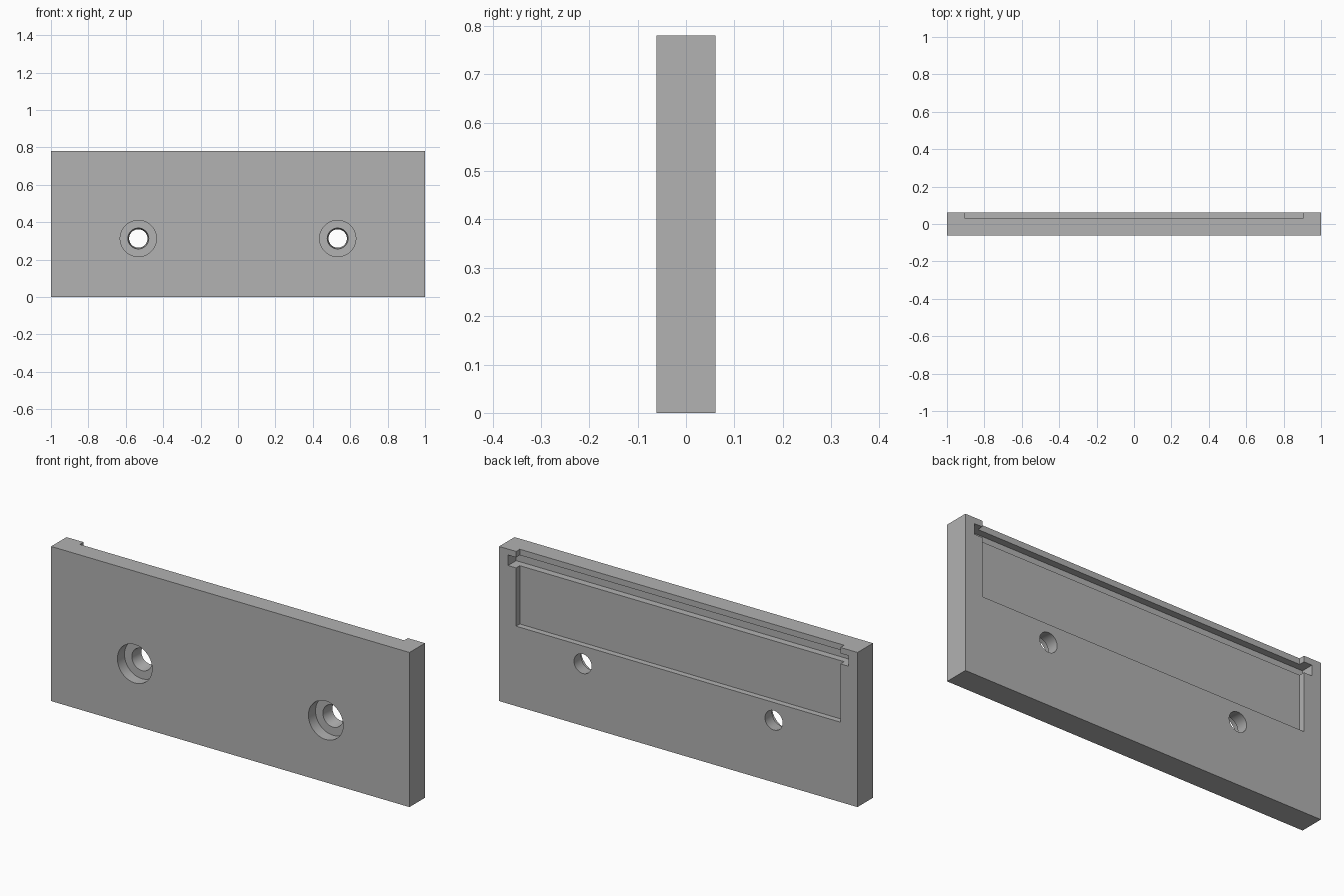
import bpy
import math

# Remove the default cube
cube = bpy.data.objects.get("Cube")
if cube:
    bpy.data.objects.remove(cube, do_unlink=True)

# Plate dimensions
HALF_W, HALF_T, HEIGHT = 1.0, 0.0615, 0.78
HOLE_X, HOLE_Z = 0.533, 0.313
RECESS_Y = 0.032
STEP_Y = -0.005

grey = bpy.data.materials.new("plain_grey")
grey.use_nodes = True
colour = (0.445, 0.445, 0.445, 1)
grey.diffuse_color = colour
grey.node_tree.nodes["Principled BSDF"].inputs["Base Color"].default_value = colour


def box(name, x, y, z):
    """Box from (min, max) pairs on each axis."""
    centre = [(a + b) / 2 for a, b in (x, y, z)]
    bpy.ops.mesh.primitive_cube_add(size=1, location=centre)
    ob = bpy.context.object
    ob.name = name
    ob.scale = [b - a for a, b in (x, y, z)]
    bpy.ops.object.transform_apply(location=True, rotation=True, scale=True)
    ob.data.materials.append(grey)
    return ob


def bore(name, x, y, r_front, r_back):
    """Round cutter along y, from the front radius to the back radius."""
    bpy.ops.mesh.primitive_cone_add(
        vertices=48, radius1=r_front, radius2=r_back, depth=y[1] - y[0],
        location=(x, sum(y) / 2, HOLE_Z), rotation=(-math.pi / 2, 0, 0))
    ob = bpy.context.object
    ob.name = name
    bpy.ops.object.transform_apply(location=True, rotation=True, scale=True)
    ob.data.materials.append(grey)
    return ob


def cut(target, cutter):
    """Subtract the cutter from the target and discard it."""
    cutter.hide_render = True
    bpy.ops.object.select_all(action='DESELECT')
    bpy.context.view_layer.objects.active = target
    target.select_set(True)
    mod = target.modifiers.new("cut", 'BOOLEAN')
    mod.operation = 'DIFFERENCE'
    mod.solver = 'EXACT'
    mod.object = cutter
    bpy.ops.object.modifier_apply(modifier=mod.name)
    bpy.data.objects.remove(cutter, do_unlink=True)


plate = box("mounting_plate", (-HALF_W, HALF_W), (-HALF_T, HALF_T), (0, HEIGHT))

# Shallow back recess, open at the top edge
cut(plate, box("recess_cutter", (-0.905, 0.905), (RECESS_Y, 0.2), (0.403, 0.9)))

# Deeper, wider slot along the top of the recess
cut(plate, box("slot_cutter", (-0.95, 0.95), (-0.003, 0.2), (0.697, 0.75)))

# Counterbored screw holes
for side in (-1, 1):
    x = side * HOLE_X
    cut(plate, bore("screw_hole_cutter", x, (STEP_Y - 0.01, 0.1), 0.057, 0.045))
    cut(plate, bore("counterbore_cutter", x, (-0.1, STEP_Y), 0.097, 0.097))

# Smooth the bores while keeping every edge crisp
bpy.ops.object.shade_smooth_by_angle(angle=math.radians(30))
